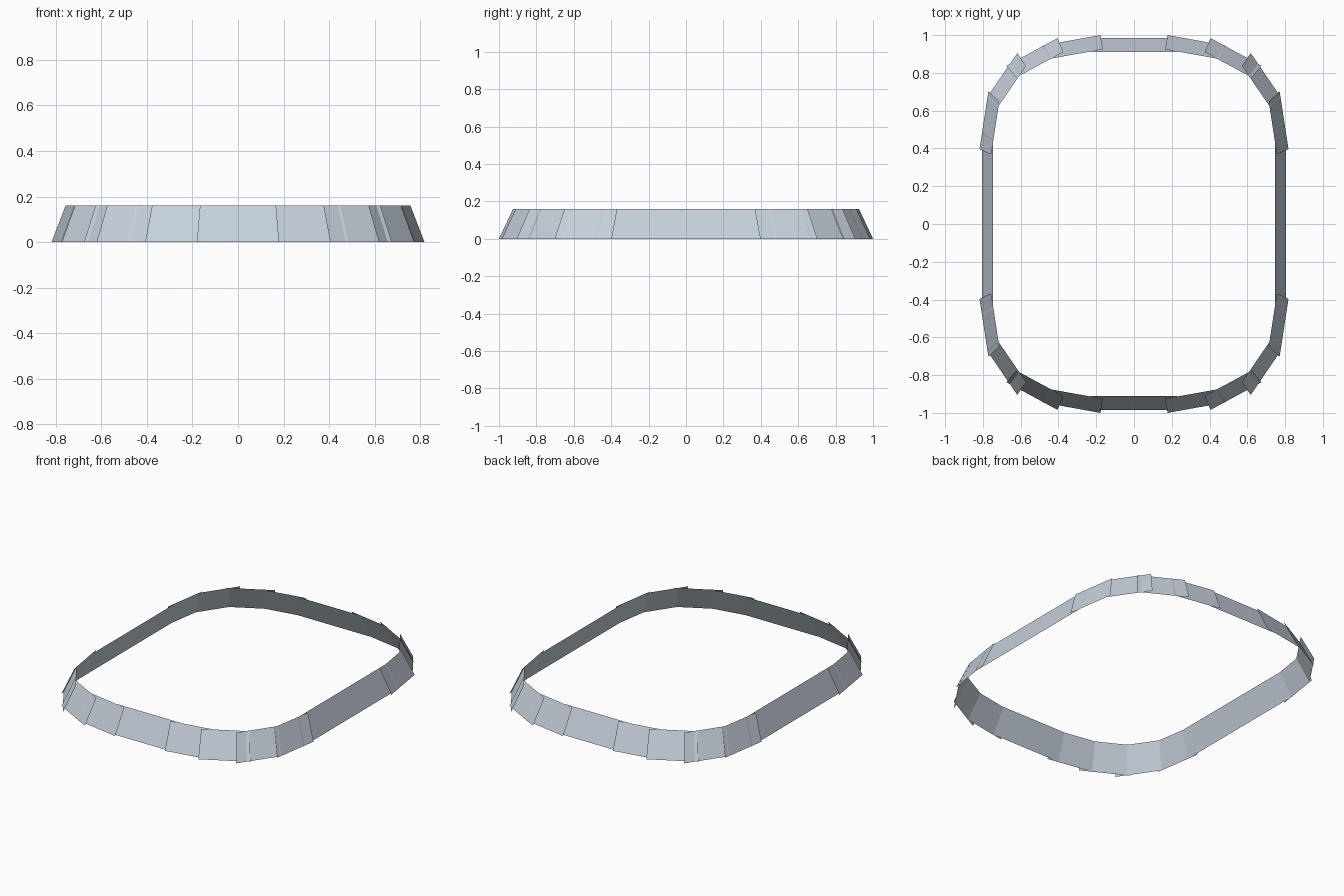
import bpy

if "Cube" in bpy.data.objects:
    bpy.data.objects.remove(bpy.data.objects["Cube"])

HEIGHT = 0.16    # panel height
TAPER = 0.925    # top edge is the bottom edge pulled toward the centre

mat = bpy.data.materials.new("pale blue grey")
mat.diffuse_color = (0.56, 0.63, 0.70, 1)
mat.use_nodes = True
mat.node_tree.nodes["Principled BSDF"].inputs["Base Color"].default_value = mat.diffuse_color


def panel(name, a, b):
    """Flat sloped sheet standing on the ground edge a-b, facing outward."""
    if a[0] * b[1] - a[1] * b[0] < 0:
        a, b = b, a
    verts = [(*a, 0), (*b, 0),
             (b[0] * TAPER, b[1] * TAPER, HEIGHT),
             (a[0] * TAPER, a[1] * TAPER, HEIGHT)]
    mesh = bpy.data.meshes.new(name)
    mesh.from_pydata(verts, [], [(0, 1, 2, 3)])
    mesh.materials.append(mat)
    obj = bpy.data.objects.new(name, mesh)
    bpy.context.collection.objects.link(obj)


# Long straight panels
for s, end, side in ((-1, "front", "left"), (1, "back", "right")):
    panel(end + "_panel", (-0.25, s * 0.985), (0.25, s * 0.985))
    panel(side + "_panel", (s * 0.806, -0.487), (s * 0.806, 0.487))

# Overlapping corner panels, repeated in all four corners
CORNER = [
    ((0.178, 1.0), (0.484, 0.945)),
    ((0.405, 0.984), (0.675, 0.838)),
    ((0.618, 0.905), (0.777, 0.672)),
    ((0.771, 0.702), (0.818, 0.397)),
]
for sx, side in ((-1, "left"), (1, "right")):
    for sy, end in ((-1, "front"), (1, "back")):
        for i, (a, b) in enumerate(CORNER):
            panel(f"{end}_{side}_corner_panel_{i + 1}",
                  (a[0] * sx, a[1] * sy), (b[0] * sx, b[1] * sy))
